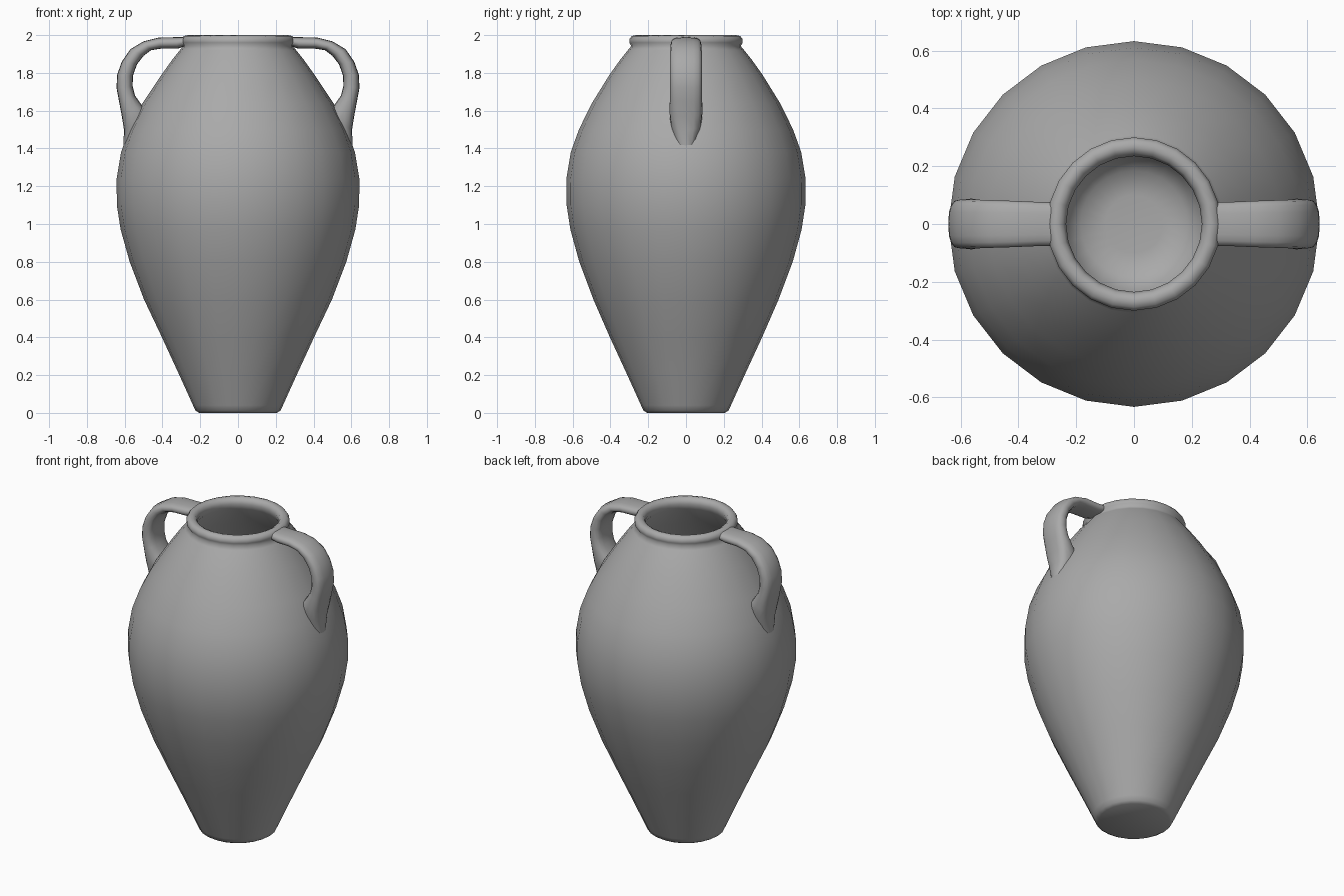
import bpy, bmesh, math

if "Cube" in bpy.data.objects:
    bpy.data.objects.remove(bpy.data.objects["Cube"])

SIDES = 24

# Mid-grey clay
clay = bpy.data.materials.new("clay")
clay.diffuse_color = (0.4, 0.4, 0.4, 1)
clay.use_nodes = True
clay.node_tree.nodes["Principled BSDF"].inputs["Base Color"].default_value = clay.diffuse_color


def finish(name, bm, angle):
    bmesh.ops.recalc_face_normals(bm, faces=bm.faces)
    mesh = bpy.data.meshes.new(name)
    bm.to_mesh(mesh)
    bm.free()
    mesh.materials.append(clay)
    obj = bpy.data.objects.new(name, mesh)
    bpy.context.collection.objects.link(obj)
    bpy.ops.object.select_all(action='DESELECT')
    obj.select_set(True)
    bpy.context.view_layer.objects.active = obj
    bpy.ops.object.shade_smooth_by_angle(angle=math.radians(angle))
    return obj


def skin(bm, rings):
    """Join successive rings of points with quads and cap both ends."""
    loops = [[bm.verts.new(p) for p in ring] for ring in rings]
    n = len(loops[0])
    for a, b in zip(loops, loops[1:]):
        for i in range(n):
            j = (i + 1) % n
            bm.faces.new((a[i], a[j], b[j], b[i]))
    bm.faces.new(loops[0])
    bm.faces.new(loops[-1])


# Hollow jar body: outside wall, rolled lip, inside wall down to the floor
profile = [
    (0.205, 0), (0.225, 0.012), (0.238, 0.04), (0.315, 0.21), (0.405, 0.405),
    (0.49, 0.6), (0.565, 0.8), (0.612, 0.97), (0.632, 1.1), (0.633, 1.24),
    (0.61, 1.38), (0.567, 1.5), (0.498, 1.64), (0.405, 1.79), (0.348, 1.87),
    (0.308, 1.92), (0.29, 1.942), (0.3, 1.96), (0.3, 1.978),
    (0.288, 1.995), (0.265, 2.0), (0.245, 1.99), (0.235, 1.965),
    (0.245, 1.93), (0.345, 1.79), (0.44, 1.64), (0.515, 1.48),
    (0.572, 1.24), (0.57, 1.1), (0.505, 0.8), (0.345, 0.405),
    (0.23, 0.14), (0.185, 0.08), (0.1, 0.07),
]
bm = bmesh.new()
skin(bm, [[(r * math.cos(math.tau * i / SIDES) * (1.015 if r > 0.45 else 1),
            r * math.sin(math.tau * i / SIDES), z) for i in range(SIDES)]
          for r, z in profile])
finish("jar_body", bm, 80)

# Handle: outer edge (x, z), inner edge (x, z), half width
sections = [
    (0.27, 1.99, 0.27, 1.945, 0.075), (0.33, 1.989, 0.32, 1.928, 0.076),
    (0.42, 1.987, 0.41, 1.928, 0.08), (0.50, 1.967, 0.46, 1.92, 0.082),
    (0.57, 1.925, 0.50, 1.89, 0.084), (0.615, 1.86, 0.535, 1.845, 0.085),
    (0.64, 1.79, 0.556, 1.785, 0.085), (0.643, 1.72, 0.558, 1.73, 0.085),
    (0.63, 1.65, 0.545, 1.68, 0.085), (0.615, 1.57, 0.51, 1.63, 0.088),
    (0.604, 1.50, 0.46, 1.57, 0.082), (0.606, 1.42, 0.44, 1.50, 0.06),
    (0.605, 1.35, 0.44, 1.43, 0.03),
]


def section_ring(xo, zo, xi, zi, w, n=16):
    ring = []
    for i in range(n):
        c, s = math.cos(math.tau * i / n), math.sin(math.tau * i / n)
        t = 0.5 + 0.5 * math.copysign(abs(c) ** 0.75, c)
        y = w * math.copysign(abs(s) ** 0.75, s)
        ring.append((xi + (xo - xi) * t, y, zi + (zo - zi) * t))
    return ring


bm = bmesh.new()
skin(bm, [section_ring(*s) for s in sections])
handle = finish("handles", bm, 60)
mirror = handle.modifiers.new("Mirror", 'MIRROR')
mirror.use_axis[0] = True
mirror.use_mirror_merge = False
